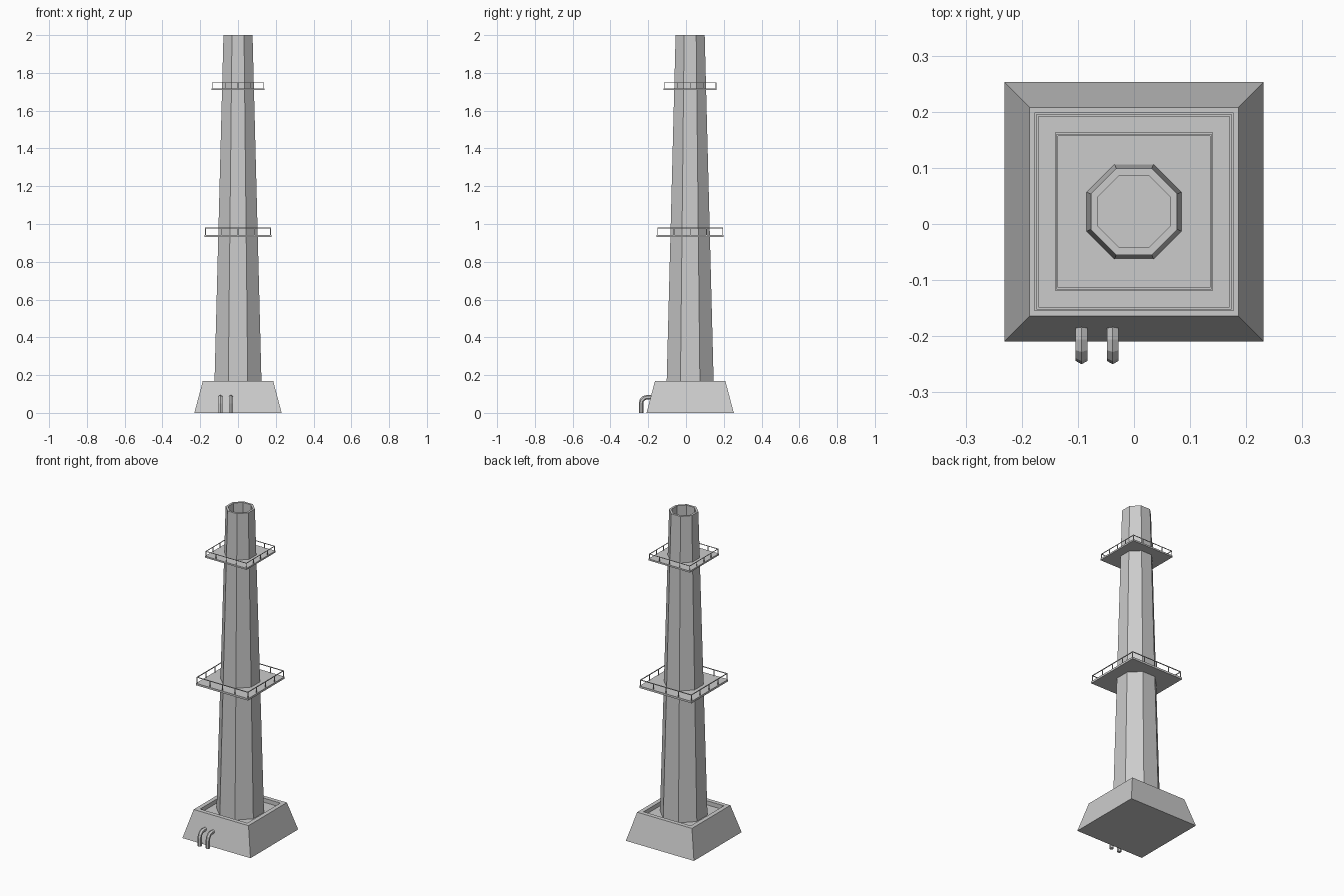
import bpy, bmesh
from math import pi, cos, sin
from mathutils import Vector, Matrix

cube = bpy.data.objects.get("Cube")
if cube:
    bpy.data.objects.remove(cube, do_unlink=True)

CY = 0.022  # tower axis in y

grey = bpy.data.materials.new("concrete grey")
grey.use_nodes = True
colour = (0.6, 0.6, 0.6, 1)
grey.diffuse_color = colour
grey.node_tree.nodes["Principled BSDF"].inputs["Base Color"].default_value = colour


def finish(name, bm, y=CY):
    bmesh.ops.recalc_face_normals(bm, faces=bm.faces)
    mesh = bpy.data.meshes.new(name)
    bm.to_mesh(mesh)
    bm.free()
    mesh.materials.append(grey)
    obj = bpy.data.objects.new(name, mesh)
    obj.location.y = y
    bpy.context.collection.objects.link(obj)
    return obj


def lathe(name, profile, sides):
    """Stack flat-sided rings of (half width, z) and cap both ends."""
    bm = bmesh.new()
    rings = []
    for half, z in profile:
        r = half / cos(pi / sides)
        angles = [(i + 0.5) * 2 * pi / sides for i in range(sides)]
        rings.append([bm.verts.new((r * cos(a), r * sin(a), z)) for a in angles])
    for low, high in zip(rings, rings[1:]):
        for i in range(sides):
            j = (i + 1) % sides
            bm.faces.new((low[i], low[j], high[j], high[i]))
    bm.faces.new(rings[0])
    bm.faces.new(rings[-1])
    return finish(name, bm)


def add_box(bm, centre, size):
    m = Matrix.Translation(centre) @ Matrix.Diagonal((*size, 1))
    bmesh.ops.create_cube(bm, size=1, matrix=m)


# Sloped plinth with a sunken top, and the hollow eight-sided shaft
lathe("plinth", [(0.231, 0), (0.186, 0.17), (0.16, 0.17), (0.16, 0.145)], 4)
lathe("chimney_shaft", [(0.125, 0.14), (0.077, 2), (0.064, 2), (0.105, 0.15)], 8)


def platform(prefix, z, s):
    """Square deck with a thin handrail on posts, scaled by s."""
    bm = bmesh.new()
    add_box(bm, (0, 0, z + 0.006 * s), (0.354 * s, 0.354 * s, 0.012 * s))
    finish(prefix + "_deck", bm)

    bm = bmesh.new()
    t, reach, top = 0.004 * s, 0.172 * s, 0.048 * s
    for side in range(4):
        turn = Matrix.Rotation(side * pi / 2, 4, "Z")
        part = bmesh.new()
        add_box(part, (0, reach, z + top), (2 * reach + t, t, t))
        for i in range(4):
            x = (i - 2) * reach / 2
            add_box(part, (x, reach, z + top / 2), (t, t, top))
        part.transform(turn)
        tmp = bpy.data.meshes.new("rail_side")
        part.to_mesh(tmp)
        part.free()
        bm.from_mesh(tmp)
        bpy.data.meshes.remove(tmp)
    finish(prefix + "_railing", bm)


platform("lower_platform", 0.931, 1.0)
platform("upper_platform", 1.709, 0.795)


def pipe(name, x):
    """Six-sided pipe rising from the ground and bending into the plinth."""
    bend, r, y0, z0 = 0.032, 0.012, -0.238, 0.051
    path = [(y0, 0, 0)]
    for k in range(4):
        a = k * pi / 6
        path.append((y0 + bend * (1 - cos(a)), z0 + bend * sin(a), a))
    path.append((-0.184, z0 + bend, pi / 2))
    bm = bmesh.new()
    rings = []
    for y, z, a in path:
        out = Vector((0, -cos(a), sin(a)))
        ring = []
        for i in range(6):
            t = i * pi / 3
            p = Vector((x, y, z)) + r * (cos(t) * out + sin(t) * Vector((1, 0, 0)))
            ring.append(bm.verts.new(p))
        rings.append(ring)
    for low, high in zip(rings, rings[1:]):
        for i in range(6):
            j = (i + 1) % 6
            bm.faces.new((low[i], low[j], high[j], high[i]))
    bm.faces.new(rings[0])
    bm.faces.new(rings[-1])
    finish(name, bm, 0)


pipe("outer_pipe", -0.0935)
pipe("inner_pipe", -0.038)
